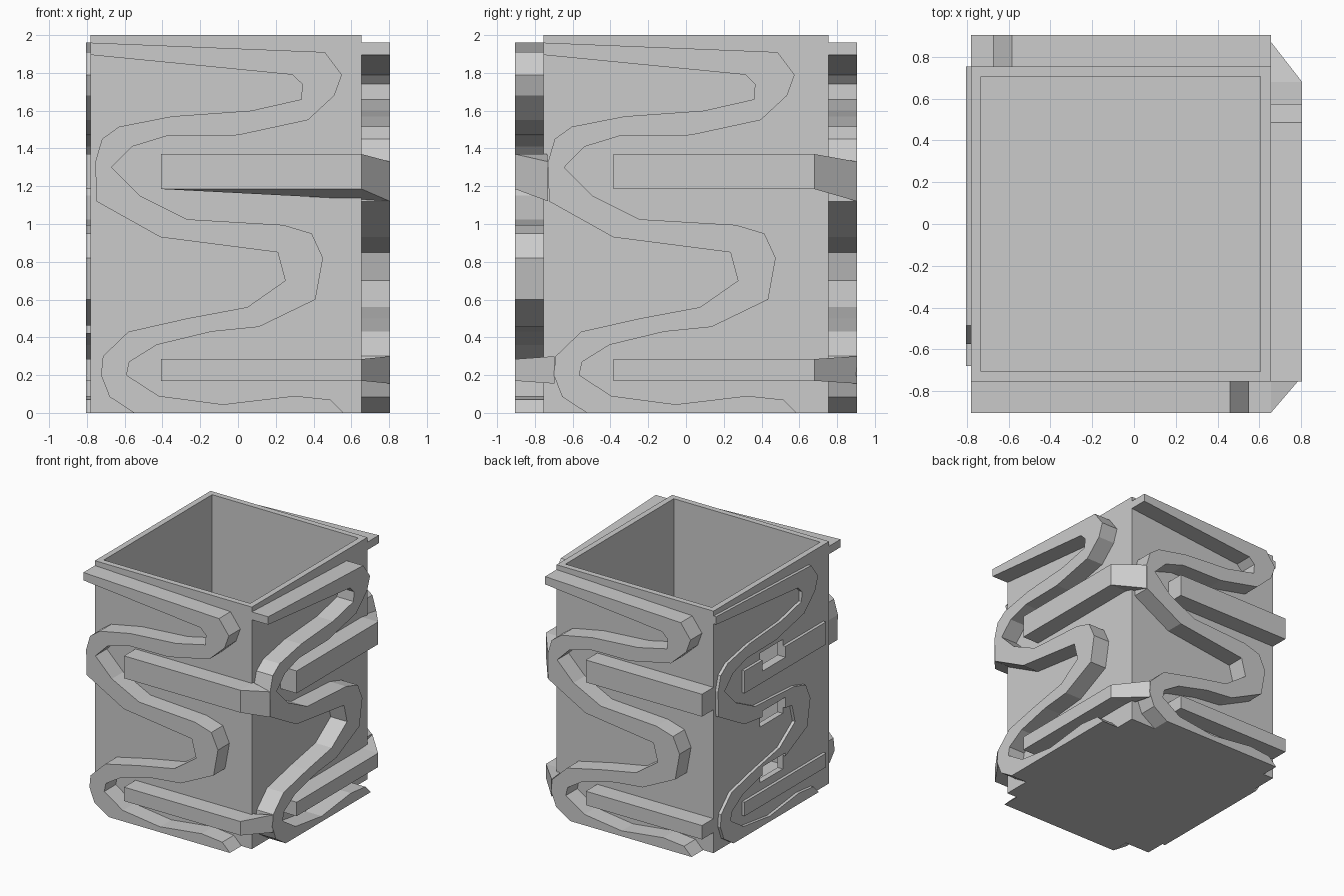
import bpy, bmesh, math
from mathutils import Matrix, Vector

if "Cube" in bpy.data.objects:
    bpy.data.objects.remove(bpy.data.objects["Cube"])

grey = bpy.data.materials.new("light_grey")
grey.diffuse_color = (0.6, 0.6, 0.6, 1)
grey.use_nodes = True
grey.node_tree.nodes["Principled BSDF"].inputs["Base Color"].default_value = grey.diffuse_color


def finish(bm, name, turn=0):
    """Turn the part a number of quarter turns about z and link it."""
    bmesh.ops.recalc_face_normals(bm, faces=bm.faces)
    bm.transform(Matrix.Rotation(turn * math.pi / 2, 4, 'Z'))
    me = bpy.data.meshes.new(name)
    bm.to_mesh(me)
    bm.free()
    me.materials.append(grey)
    ob = bpy.data.objects.new(name, me)
    bpy.context.collection.objects.link(ob)
    return ob


def hull(name, points, turn=0):
    """Convex block; each point is (along, outward, height) on a side."""
    bm = bmesh.new()
    for u, w, z in points:
        bm.verts.new((u, -w, z))
    bmesh.ops.convex_hull(bm, input=bm.verts)
    bmesh.ops.dissolve_limit(bm, angle_limit=0.01, verts=bm.verts, edges=bm.edges)
    return finish(bm, name, turn)


def ribbon(name, outline, shift, w0, w1, turn):
    """Flat outline extruded outward from a side."""
    bm = bmesh.new()
    face = bm.faces.new([bm.verts.new((u + shift, -w0, z)) for u, z in outline])
    out = bmesh.ops.extrude_face_region(bm, geom=[face])
    moved = [v for v in out["geom"] if isinstance(v, bmesh.types.BMVert)]
    bmesh.ops.translate(bm, verts=moved, vec=(0, w0 - w1, 0))
    return finish(bm, name, turn)


def cut(target, cutter):
    mod = target.modifiers.new("cut", 'BOOLEAN')
    mod.operation = 'DIFFERENCE'
    mod.solver = 'EXACT'
    mod.object = cutter


# Open square container with a floor
bm = bmesh.new()
bmesh.ops.create_cube(bm, size=1)
bmesh.ops.scale(bm, verts=bm.verts, vec=(1.435, 1.51, 2))
bmesh.ops.translate(bm, verts=bm.verts, vec=(-0.0625, 0, 1))
bm.faces.ensure_lookup_table()
top = [f for f in bm.faces if f.normal.z > 0.9]
bmesh.ops.inset_region(bm, faces=top, thickness=0.068)
well = bmesh.ops.extrude_face_region(bm, geom=top)
bmesh.ops.translate(bm, vec=(0, 0, -1.93),
                    verts=[v for v in well["geom"] if isinstance(v, bmesh.types.BMVert)])
bmesh.ops.delete(bm, geom=[f for f in top if f.is_valid], context='FACES_ONLY')
container = finish(bm, "container")

# Winding ribbon outline
outline = [
    (-0.78, 1.96), (0.46, 1.91), (0.55, 1.79), (0.51, 1.68), (0.37, 1.55),
    (0, 1.47), (-0.38, 1.465), (-0.56, 1.41), (-0.67, 1.3), (-0.52, 1.15),
    (-0.27, 1.025), (0.24, 0.995), (0.39, 0.95), (0.45, 0.82), (0.41, 0.6),
    (0.11, 0.455), (-0.14, 0.43), (-0.43, 0.36), (-0.575, 0.27), (-0.59, 0.2),
    (-0.42, 0.09), (-0.08, 0.045), (0.3, 0.09), (0.49, 0.07), (0.56, 0),
    (-0.55, 0), (-0.68, 0.085), (-0.725, 0.2), (-0.715, 0.3), (-0.58, 0.43),
    (-0.27, 0.5), (0.05, 0.56), (0.25, 0.7), (0.21, 0.85), (-0.41, 0.93),
    (-0.75, 1.12), (-0.755, 1.33), (-0.72, 1.45), (-0.63, 1.515), (-0.35, 1.57),
    (0.07, 1.6), (0.335, 1.66), (0.34, 1.74), (0.29, 1.79), (-0.78, 1.895)]

# Side name, shift along the side, wall distance, outer distance
sides = [("front", 0, 0.755, 0.905), ("right", 0.025, 0.655, 0.805),
         ("back", 0.125, 0.755, 0.905), ("left", 0.025, 0.78, 0.805)]
# Bar name, bottom, top, wrapped bottom and top, left edge of the joined ribbon
bars = [("upper", 1.185, 1.37, 1.12, 1.33, 0.755),
        ("lower", 0.17, 0.285, 0.155, 0.30, 0.72)]

left_parts = [container]
for turn, (side, shift, wall, outer) in enumerate(sides):
    inner = wall - 0.02
    parts = [ribbon(side + "_ribbon", outline, shift, inner, outer, turn)]
    start, end = -0.408 + shift, 0.655 + shift
    for bar, z0, z1, c0, c1, edge in bars:
        # The upper front bar has a slanting underside
        dip = 0.055 if (side, bar) == ("front", "upper") else 0
        parts.append(hull(f"{side}_{bar}_bar", [
            (start, inner, z0), (start, inner, z1), (start, outer, z0), (start, outer, z1),
            (end, inner, z0 - dip), (end, inner, z1), (end, outer, z0), (end, outer, z1)], turn))
        # Corner piece joining the bar to the next side's ribbon
        if side in ("front", "right"):
            _, nshift, _, nouter = sides[turn + 1]
            w = edge - nshift
            parts.append(hull(f"{side}_{bar}_corner", [
                (end, inner, z0 - dip), (end, inner, z1), (end, outer, z0), (end, outer, z1),
                (nouter, w, c0), (nouter, w, c1)], turn))
    if side == "left":
        left_parts += parts

# Three slots through the left wall
for i, z in enumerate((1.35, 0.88, 0.42)):
    slot = hull(f"slot_cutter_{i + 1}", [
        (u, w, z + h) for u in (-0.15, 0.15) for w in (0.66, 0.9) for h in (-0.07, 0.07)], 3)
    slot.hide_render = True
    slot.hide_viewport = True
    slot.display_type = 'WIRE'
    for part in left_parts:
        cut(part, slot)
